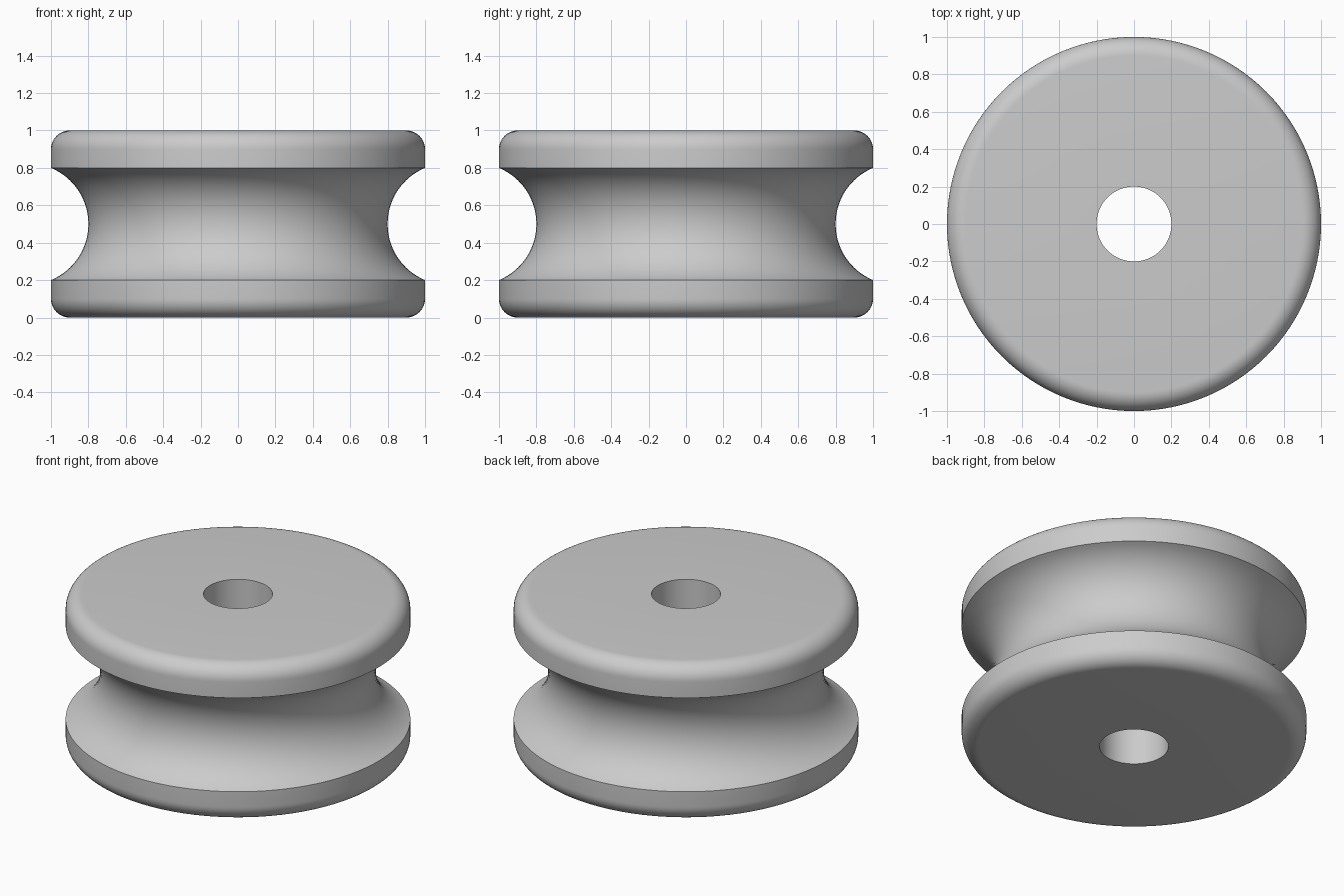
import bpy
import bmesh
from math import cos, sin, pi, atan2, radians
from mathutils import Vector

cube = bpy.data.objects.get("Cube")
if cube:
    bpy.data.objects.remove(cube, do_unlink=True)

RADIUS, HEIGHT, BORE = 1.0, 1.0, 0.2
FILLET, RIM = 0.1, 0.2
GROOVE_DEPTH = 0.2
SEGMENTS = 128


def arc(cx, cz, r, start, end, steps):
    """Points (radius, height) along an arc in the profile plane."""
    angles = [start + (end - start) * i / steps for i in range(steps + 1)]
    return [(cx + r * cos(a), cz + r * sin(a)) for a in angles]


# Groove circle passing through both rim edges and the groove bottom
half = HEIGHT / 2 - RIM
groove_r = (half ** 2 + GROOVE_DEPTH ** 2) / (2 * GROOVE_DEPTH)
groove_x = RADIUS - GROOVE_DEPTH + groove_r
spread = atan2(half, groove_x - RADIUS)

# Closed cross-section: bore, lower rim, groove, upper rim
corner = RADIUS - FILLET
profile = [(BORE, 0)]
profile += arc(corner, FILLET, FILLET, -pi / 2, 0, 10)
profile += arc(groove_x, HEIGHT / 2, groove_r, pi + spread, pi - spread, 32)
profile += arc(corner, HEIGHT - FILLET, FILLET, 0, pi / 2, 10)
profile += [(BORE, HEIGHT)]

# Revolve the cross-section around the axle
bm = bmesh.new()
verts = [bm.verts.new((x, 0, z)) for x, z in profile]
edges = [bm.edges.new((v, verts[(i + 1) % len(verts)])) for i, v in enumerate(verts)]
bmesh.ops.spin(bm, geom=verts + edges, cent=Vector(), axis=Vector((0, 0, 1)),
               angle=2 * pi, steps=SEGMENTS, use_merge=True)
bmesh.ops.remove_doubles(bm, verts=bm.verts[:], dist=0.0001)
bmesh.ops.recalc_face_normals(bm, faces=bm.faces[:])
mesh = bpy.data.meshes.new("grooved_wheel")
bm.to_mesh(mesh)
bm.free()

wheel = bpy.data.objects.new("grooved_wheel", mesh)
bpy.context.collection.objects.link(wheel)

# Plain grey finish
grey = bpy.data.materials.new("light_grey")
grey.use_nodes = True
color = (0.6, 0.6, 0.6, 1)
grey.diffuse_color = color
grey.node_tree.nodes["Principled BSDF"].inputs["Base Color"].default_value = color
mesh.materials.append(grey)

# Smooth curves with crisp rim and bore edges
bpy.ops.object.select_all(action="DESELECT")
wheel.select_set(True)
bpy.context.view_layer.objects.active = wheel
bpy.ops.object.shade_smooth_by_angle(angle=radians(30))
